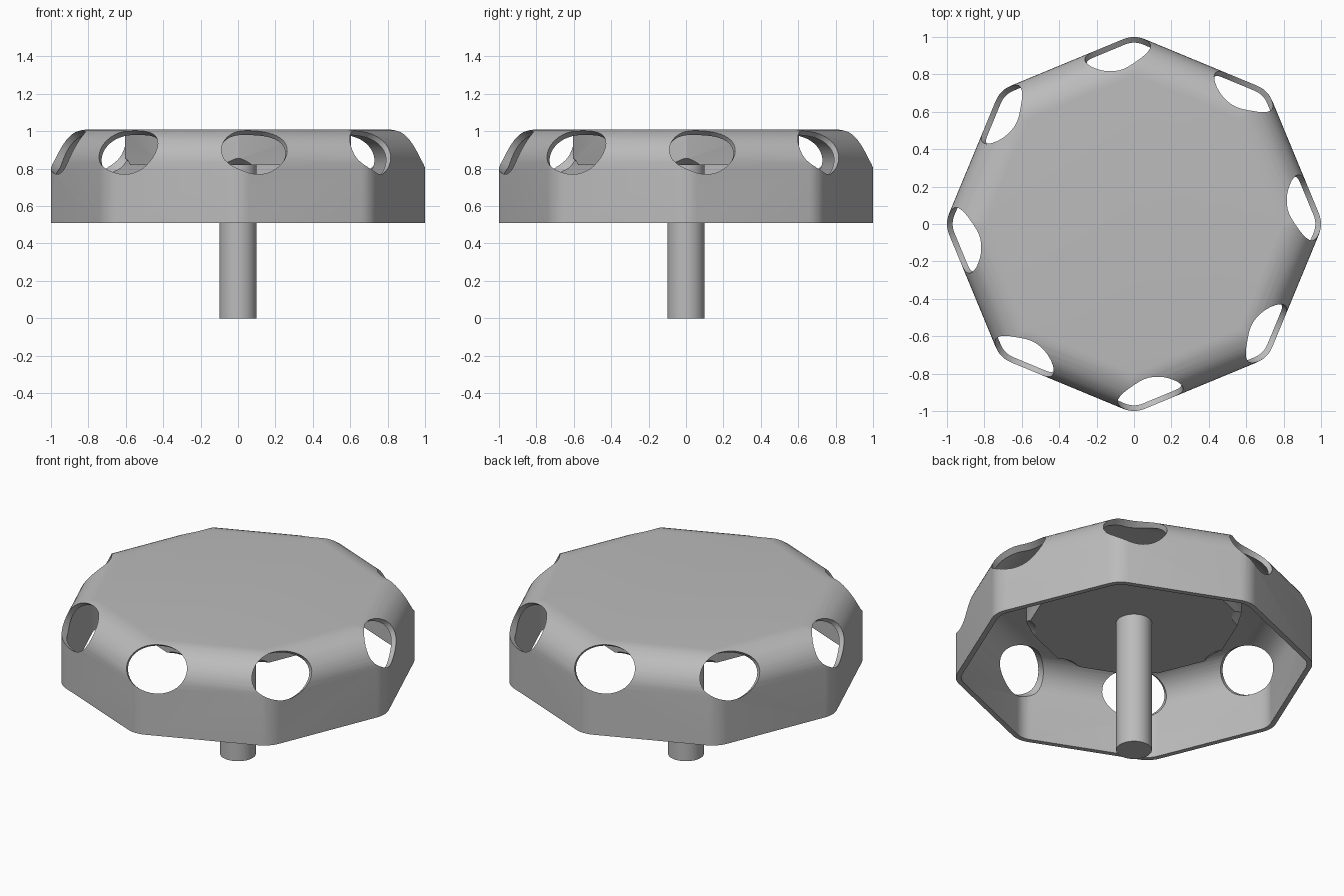
import bpy, bmesh
from math import radians, cos, sin, tan, pi
from mathutils import Matrix, Vector

if "Cube" in bpy.data.objects:
    bpy.data.objects.remove(bpy.data.objects["Cube"], do_unlink=True)

SIDES = 8
STEP = 2 * pi / SIDES
TOP, RIM, APOTHEM, WALL, FILLET = 1.01, 0.51, 0.935, 0.03, 0.2

grey = bpy.data.materials.new("plain_grey")
grey.use_nodes = True
grey.diffuse_color = (0.5, 0.5, 0.5, 1)
grey.node_tree.nodes["Principled BSDF"].inputs["Base Color"].default_value = (0.5, 0.5, 0.5, 1)


def make_object(name, bm):
    bmesh.ops.recalc_face_normals(bm, faces=bm.faces)
    mesh = bpy.data.meshes.new(name)
    bm.to_mesh(mesh)
    bm.free()
    mesh.materials.append(grey)
    obj = bpy.data.objects.new(name, mesh)
    bpy.context.collection.objects.link(obj)
    return obj


def octagon(bm, apothem, corner, z, arc=6):
    """Ring of vertices round an octagon with rounded corners."""
    ring = []
    centre = (apothem - corner) / cos(STEP / 2)
    for k in range(SIDES):
        for i in range(arc + 1):
            a = k * STEP + STEP * (i / arc - 0.5)
            ring.append(bm.verts.new((centre * cos(k * STEP) + corner * cos(a),
                                      centre * sin(k * STEP) + corner * sin(a), z)))
    return ring


def loft(bm, rings):
    for a, b in zip(rings, rings[1:]):
        for i in range(len(a)):
            j = (i + 1) % len(a)
            bm.faces.new((a[i], a[j], b[j], b[i]))


def shell_rings(bm, inset):
    """Straight wall, then a quarter-round shoulder up to the flat top."""
    rings = [octagon(bm, APOTHEM - inset, 0.15 - inset, RIM)]
    r = FILLET - inset
    for i in range(13):
        t = i / 12 * pi / 2
        back = r * (1 - cos(t))
        rings.append(octagon(bm, APOTHEM - inset - back,
                             max(0.15 - inset - back * 0.6, 0.02),
                             TOP - FILLET + r * sin(t)))
    return rings


# Hollow octagonal dome
bm = bmesh.new()
outer, inner = shell_rings(bm, 0), shell_rings(bm, WALL)
loft(bm, outer)
loft(bm, inner)
loft(bm, [outer[0], inner[0]])
bm.faces.new(outer[-1])
bm.faces.new(inner[-1])
dome = make_object("dome_shell", bm)

# Inner hub plate under the top
bm = bmesh.new()
hub = [octagon(bm, 0.56, 0.02, z, 2) for z in (0.82, TOP - WALL / 2)]
loft(bm, hub)
bm.faces.new(hub[0])
bm.faces.new(hub[1])
hub_plate = make_object("hub_plate", bm)

# Slanted oval cutters, one beside each corner
bm = bmesh.new()
tilt = radians(32)
for k in range(SIDES):
    az = (k + 0.5) * STEP
    normal = Vector((cos(az), sin(az), 0))
    side = Vector((-sin(az), cos(az), 0))
    axis = normal * cos(tilt) + Vector((0, 0, sin(tilt)))
    up = axis.cross(side)
    if up.z < 0:
        up = -up
        side = -side
    centre = normal * 0.862 + Vector((-sin(az), cos(az), 0)) * -0.27 + Vector((0, 0, 0.887))
    frame = Matrix((side, up, axis)).transposed().to_4x4()
    place = (Matrix.Translation(centre - axis * 0.06) @ frame
             @ Matrix.Diagonal((0.178, 0.138, 1, 1)))
    bmesh.ops.create_cone(bm, cap_ends=True, segments=40, radius1=1, radius2=1,
                          depth=0.7, matrix=place)
cutter = make_object("hole_cutter", bm)
cutter.hide_render = True

# Cut the holes and the matching notches in the hub
for obj in (dome, hub_plate):
    mod = obj.modifiers.new("holes", "BOOLEAN")
    mod.operation = "DIFFERENCE"
    mod.solver = "EXACT"
    mod.object = cutter
    bpy.ops.object.select_all(action="DESELECT")
    bpy.context.view_layer.objects.active = obj
    obj.select_set(True)
    bpy.ops.object.modifier_apply(modifier=mod.name)
bpy.data.objects.remove(cutter, do_unlink=True)

# Central post
bm = bmesh.new()
bmesh.ops.create_cone(bm, cap_ends=True, segments=40, radius1=0.1, radius2=0.1,
                      depth=0.85, matrix=Matrix.Translation((0, 0, 0.425)))
post = make_object("centre_post", bm)

for obj in (dome, hub_plate, post):
    bpy.ops.object.select_all(action="DESELECT")
    bpy.context.view_layer.objects.active = obj
    obj.select_set(True)
    bpy.ops.object.shade_smooth_by_angle(angle=radians(30))
